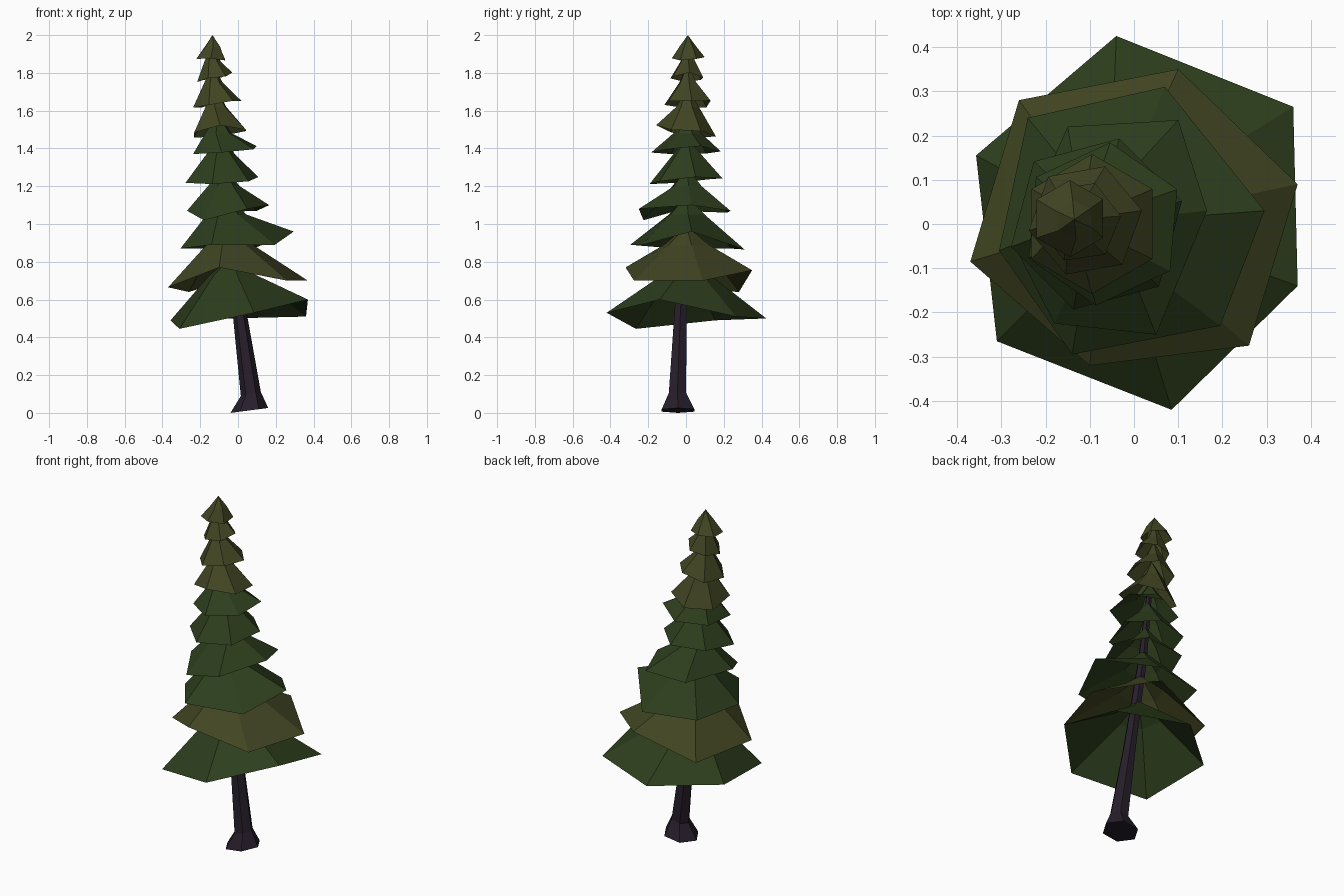
import bpy, bmesh, math, random

random.seed(4)


def material(name, rgb):
    m = bpy.data.materials.new(name)
    m.diffuse_color = (*rgb, 1)
    return m


GREEN = material("dark_green", (0.026, 0.048, 0.012))
OLIVE = material("olive_green", (0.053, 0.060, 0.016))
BARK = material("bark", (0.020, 0.013, 0.024))


def loft(name, rings, mat, apex=None, caps=False):
    """Skin rings of equal length from bottom to top, optionally to a point."""
    bm = bmesh.new()
    loops = [[bm.verts.new(p) for p in r] for r in rings]
    n = len(rings[0])
    for a, b in zip(loops, loops[1:]):
        for i in range(n):
            j = (i + 1) % n
            bm.faces.new((a[i], a[j], b[j], b[i]))
    if apex:
        tip = bm.verts.new(apex)
        for i in range(n):
            bm.faces.new((loops[-1][i], loops[-1][(i + 1) % n], tip))
    if caps:
        bm.faces.new(loops[0][::-1])
        bm.faces.new(loops[-1])
    me = bpy.data.meshes.new(name)
    bm.to_mesh(me)
    bm.free()
    me.materials.append(mat)
    ob = bpy.data.objects.new(name, me)
    bpy.context.collection.objects.link(ob)
    return ob


def hexagon(cx, cy, z, r, phase, tx=0, ty=0, jitter=0):
    pts = []
    for i in range(6):
        a = math.radians(phase + 60 * i)
        dx, dy = r * math.cos(a), r * math.sin(a)
        pts.append((cx + dx, cy + dy,
                    z + tx * dx + ty * dy + random.uniform(-jitter, jitter)))
    return pts


def axis(z):
    """Leaning centre line of the crown."""
    t = min(max((z - 0.6) / 1.2, 0), 1)
    return -0.015 - 0.12 * t, 0.01 * t


# Trunk: flared foot, slight lean, thin stem running up inside the crown
loft("trunk", [
    hexagon(0.06, -0.042, 0.013, 0.1, 0, tx=0.13),
    hexagon(0.068, -0.045, 0.1, 0.053, 0, tx=0.2),
    hexagon(0.01, -0.03, 0.52, 0.037, 0, tx=0.1),
    hexagon(-0.06, 0.0, 1.1, 0.025, 0),
    hexagon(-0.12, 0.005, 1.68, 0.012, 0),
], BARK, caps=True)

# Skirt rims, counter-clockwise: big uneven lower ones, then tilted hexagons
rims = [
    [(0.37, -0.14, 0.60), (0.36, 0.265, 0.51), (-0.04, 0.425, 0.50),
     (-0.357, 0.155, 0.49), (-0.31, -0.265, 0.445), (0.085, -0.42, 0.53)],
    [(0.37, 0.09, 0.70), (0.10, 0.35, 0.755), (-0.26, 0.28, 0.64),
     (-0.37, -0.085, 0.665), (-0.10, -0.32, 0.77), (0.26, -0.275, 0.70)],
    [(0.295, 0.03, 0.96), (0.07, 0.31, 0.865), (-0.24, 0.24, 0.87),
     (-0.305, -0.06, 0.87), (-0.14, -0.295, 0.89), (0.195, -0.23, 0.89)],
    [(0.165, 0.03, 1.10), (0.10, 0.235, 1.07), (-0.15, 0.22, 1.06),
     (-0.27, -0.05, 1.07), (-0.18, -0.225, 1.02), (0.05, -0.25, 1.08)],
    hexagon(-0.085, 0, 1.23, 0.2, 15, 0.08, 0.08, 0.01),
    hexagon(-0.07, 0, 1.38, 0.185, 25, 0.12, 0, 0.015),
    hexagon(-0.095, 0, 1.49, 0.158, 30, 0.08, -0.15, 0.015),
    hexagon(-0.11, 0.008, 1.64, 0.13, 10, 0.2, 0, 0.015),
    hexagon(-0.123, 0.005, 1.775, 0.094, 8, 0.18, 0, 0.01),
    hexagon(-0.145, 0.012, 1.875, 0.087, 30, 0, 0.05, 0.008),
]
# Height and radius of each skirt's neck, where the slope steepens
necks = [(0.73, 0.13), (0.89, 0.125), (1.05, 0.105), (1.20, 0.085),
         (1.36, 0.085), (1.48, 0.075), (1.62, 0.06), (1.75, 0.048),
         (1.86, 0.043), (1.94, 0.044)]

# Crown: ten hollow skirts, each with a flared rim, a neck and a tip
for k, (rim, (nz, nr)) in enumerate(zip(rims, necks)):
    cx, cy = axis(nz)
    phase = math.degrees(math.atan2(rim[0][1] - cy, rim[0][0] - cx))
    tip = (cx, cy, 2.0 if k == 9 else nz + 0.1)
    loft(f"branch_skirt_{k + 1}", [rim, hexagon(cx, cy, nz, nr, phase)],
         OLIVE if k in (1, 6, 7, 8, 9) else GREEN, apex=tip)
